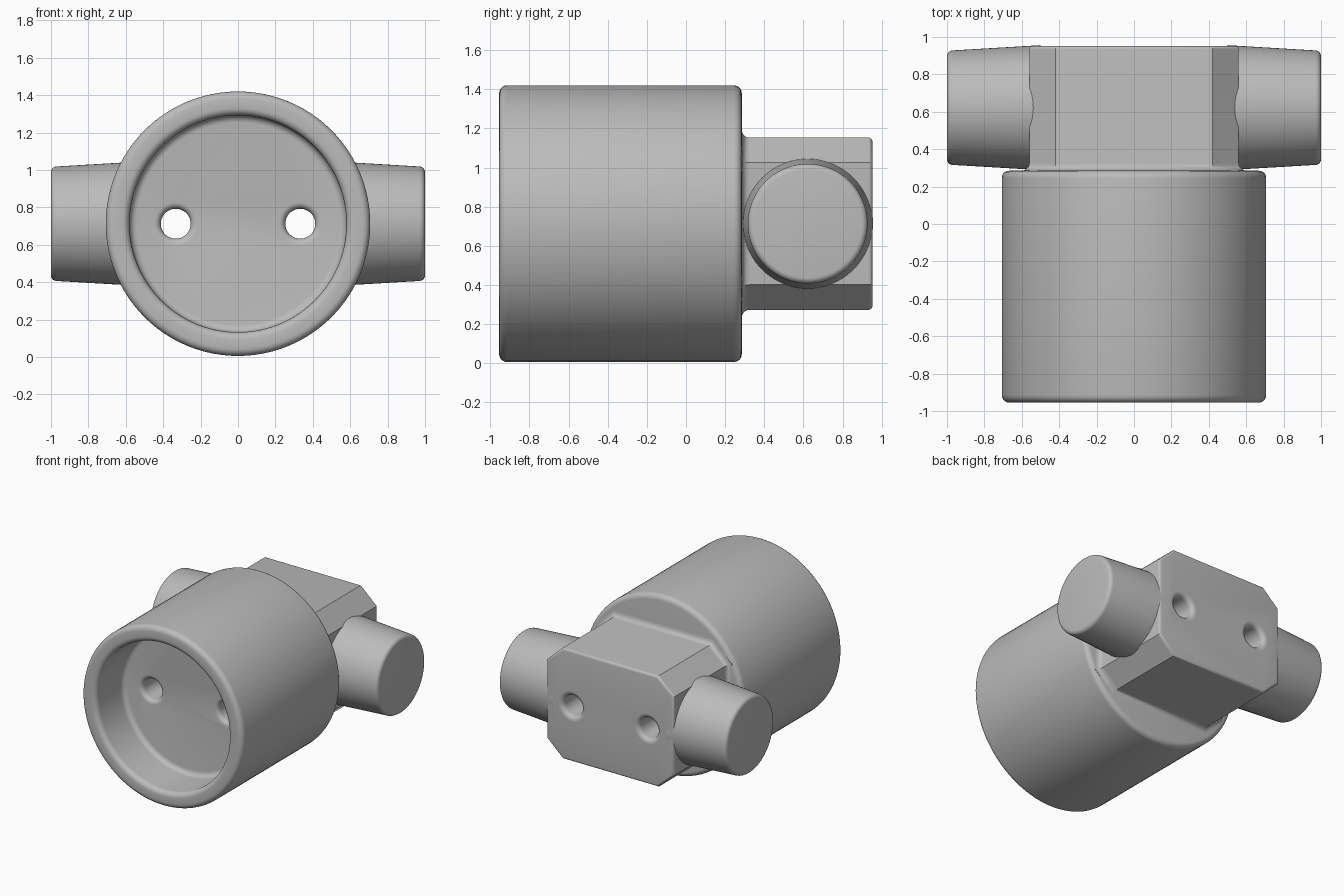
import bpy, bmesh, math
from mathutils import Matrix, Vector

cube = bpy.data.objects.get("Cube")
if cube:
    bpy.data.objects.remove(cube, do_unlink=True)

AXIS_Z = 0.713      # height of the main axis
FRONT, SHOULDER, BACK = -0.955, 0.285, 0.953
HOLE_X = 0.333

grey = bpy.data.materials.new("plain grey")
grey.use_nodes = True
grey.diffuse_color = (0.5, 0.5, 0.5, 1)
grey.node_tree.nodes["Principled BSDF"].inputs["Base Color"].default_value = (0.5, 0.5, 0.5, 1)


def arc(cx, cy, r, start, end, steps=5):
    """Points of a rounded corner, angles in degrees."""
    angles = [math.radians(start + (end - start) * i / steps) for i in range(steps + 1)]
    return [(cx + r * math.cos(a), cy + r * math.sin(a)) for a in angles]


def finish(name, bm):
    bmesh.ops.remove_doubles(bm, verts=bm.verts, dist=1e-5)
    bmesh.ops.recalc_face_normals(bm, faces=bm.faces)
    mesh = bpy.data.meshes.new(name)
    bm.to_mesh(mesh)
    bm.free()
    mesh.materials.append(grey)
    obj = bpy.data.objects.new(name, mesh)
    bpy.context.collection.objects.link(obj)
    return obj


def bridge_rings(bm, rings):
    """Skin a list of vertex rings and cap both ends."""
    n = len(rings[0])
    for a, b in zip(rings, rings[1:]):
        for i in range(n):
            j = (i + 1) % n
            bm.faces.new((a[i], a[j], b[j], b[i]))
    bm.faces.new(rings[0])
    bm.faces.new(rings[-1])


def lathe(name, profile, matrix, sides=72):
    """Turn a profile of (radius, distance) points about local z."""
    bm = bmesh.new()
    rings = [[bm.verts.new((r * math.cos(math.tau * i / sides),
                            r * math.sin(math.tau * i / sides), d))
              for i in range(sides)] for r, d in profile]
    bridge_rings(bm, rings)
    bm.transform(matrix)
    return finish(name, bm)


def along(axis, place):
    return Matrix.Translation(place) @ Vector(axis).to_track_quat("Z", "Y").to_matrix().to_4x4()


# Cup: open at the front, rounded lips, filleted floor
R, BORE, FLOOR, B = 0.707, 0.58, -0.61, 0.04
profile = (arc(BORE - B, FLOOR - B, B, 90, 0)
           + arc(BORE + B, FRONT + B, B, 180, 270)
           + arc(R - B, FRONT + B, B, 270, 360)
           + arc(R - B, SHOULDER - B, B, 0, 90))
cup = lathe("cup_body", profile, along((0, 1, 0), (0, 0, AXIS_Z)), 96)

# Block: chamfered rectangle with a flared foot and rounded back rim
W, H, CX, CZ = 0.56, 0.44, 0.42, 0.312
E = 0.02


def octagon(grow):
    k = grow * 0.45
    quarter = [(W + grow, CZ + k), (CX + k, H + grow)]
    pts = quarter + [(-x, z) for x, z in reversed(quarter)]
    return pts + [(-x, -z) for x, z in pts]


foot = arc(B, SHOULDER + B, B, 270, 180)
rim = arc(-E, BACK - E, E, 0, 90)
steps = [(B, SHOULDER - 0.02)] + foot + rim
bm = bmesh.new()
bridge_rings(bm, [[bm.verts.new((x, y, AXIS_Z + z)) for x, z in octagon(g)] for g, y in steps])
block = finish("rear_block", bm)

# Side nozzles: tapered stubs with rounded tips
T = 0.03
stub = [(0.334, 0.5)] + arc(0.306 - T, 1 - T, T, 0, 90)
nozzles = [lathe(side + "_nozzle", stub, along((s, 0, 0), (0, 0.622, AXIS_Z)))
           for side, s in (("left", 1), ("right", -1))]

# Two bolt holes with rounded mouths, cut through cup floor and block
HR, HB = 0.08, 0.035
bore = ([(HR + HB, FLOOR - 0.1)]
        + arc(HR + HB, FLOOR + HB, HB, 270, 180)
        + arc(HR + HB, BACK - HB, HB, 180, 90)
        + [(HR + HB, BACK + 0.1)])
for s in (1, -1):
    cutter = lathe("hole_cutter", bore, along((0, 1, 0), (s * HOLE_X, 0, AXIS_Z)), 48)
    cutter.hide_render = True
    for obj in (cup, block):
        bpy.context.view_layer.objects.active = obj
        mod = obj.modifiers.new("bolt_hole", "BOOLEAN")
        mod.operation, mod.solver, mod.object = "DIFFERENCE", "EXACT", cutter
        bpy.ops.object.modifier_apply(modifier=mod.name)
    bpy.data.objects.remove(cutter, do_unlink=True)

# Smooth shading with crisp edges
bpy.ops.object.select_all(action="DESELECT")
for obj in [cup, block] + nozzles:
    obj.select_set(True)
bpy.context.view_layer.objects.active = cup
bpy.ops.object.shade_smooth_by_angle(angle=math.radians(30))
